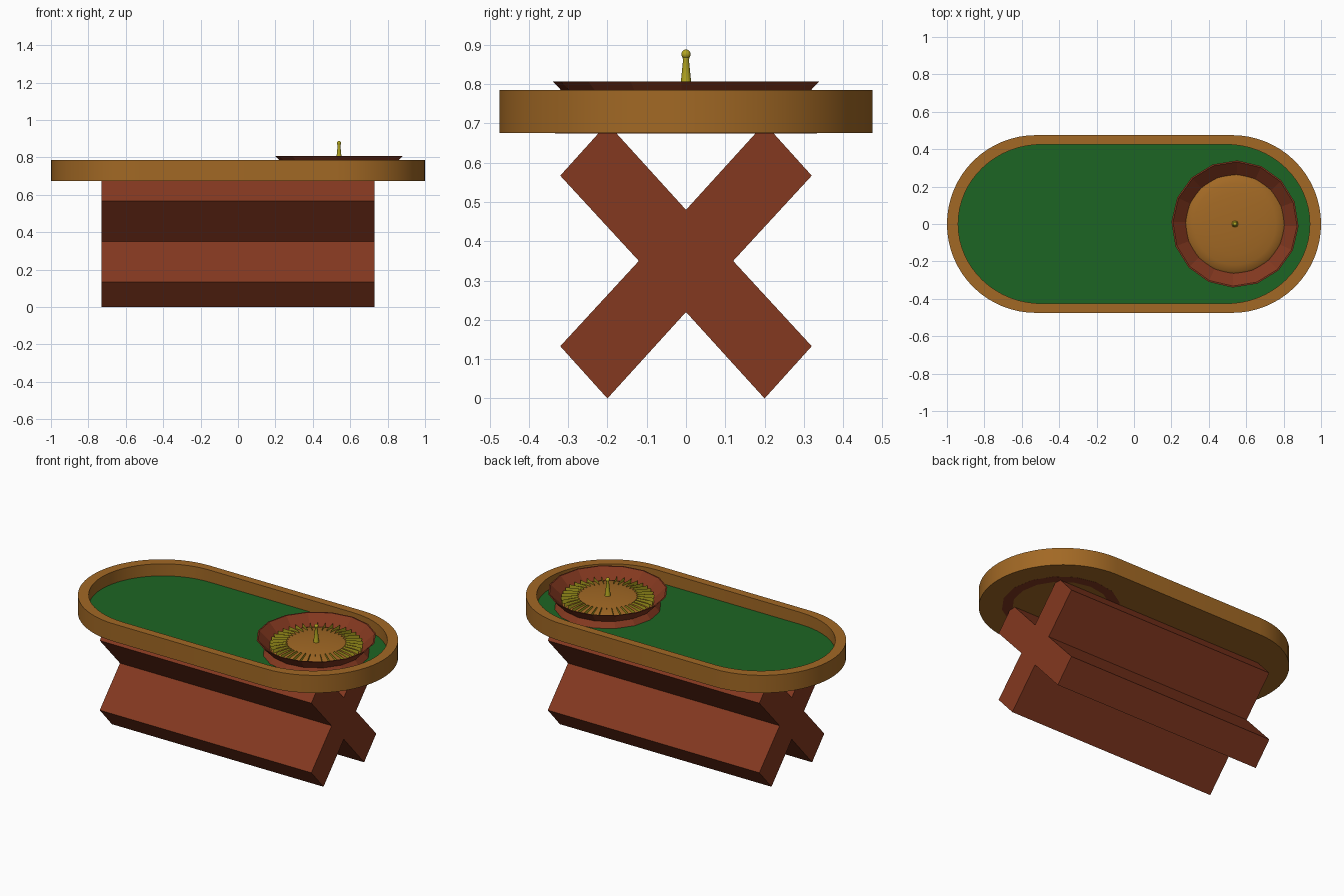
import bpy, bmesh
from math import sin, cos, pi, radians

if "Cube" in bpy.data.objects:
    bpy.data.objects.remove(bpy.data.objects["Cube"])

WX = 0.54  # wheel centre along the table


def material(name, rgb):
    m = bpy.data.materials.new(name)
    m.diffuse_color = (*rgb, 1)
    m.use_nodes = True
    m.node_tree.nodes["Principled BSDF"].inputs["Base Color"].default_value = m.diffuse_color
    return m


OAK = material("oak", (0.36, 0.14, 0.018))
MAHOGANY = material("mahogany", (0.23, 0.04, 0.014))
FELT = material("felt", (0.012, 0.13, 0.017))
BRASS = material("brass", (0.45, 0.38, 0.015))


def finish(name, bm, mat, smooth=None, recalc=True):
    if recalc:
        bmesh.ops.recalc_face_normals(bm, faces=bm.faces[:])
    me = bpy.data.meshes.new(name)
    bm.to_mesh(me)
    bm.free()
    ob = bpy.data.objects.new(name, me)
    bpy.context.collection.objects.link(ob)
    me.materials.append(mat)
    if smooth:
        bpy.context.view_layer.objects.active = ob
        ob.select_set(True)
        bpy.ops.object.shade_smooth_by_angle(angle=radians(smooth))
        ob.select_set(False)
    return ob


def stadium(sx=1.0, sy=1.0, n=32):
    r, half = 0.475, 0.525
    pts = []
    for side in (1, -1):
        for i in range(n + 1):
            a = -pi / 2 + pi * i / n
            pts.append((side * (half + r * cos(a)) * sx, side * r * sin(a) * sy))
    return pts


def circle(r, n, turn=0.0):
    return [(r * cos(2 * pi * i / n + turn), r * sin(2 * pi * i / n + turn))
            for i in range(n)]


def loft(loops, cap_start=False, cap_end=False, closed=False):
    """Bridge a list of (xy outline, z) rings."""
    bm = bmesh.new()
    rings = [[bm.verts.new((x, y, z)) for x, y in pts] for pts, z in loops]
    pairs = list(zip(rings, rings[1:])) + ([(rings[-1], rings[0])] if closed else [])
    for a, b in pairs:
        n = len(a)
        for i in range(n):
            bm.faces.new((a[i], a[(i + 1) % n], b[(i + 1) % n], b[i]))
    if cap_start:
        bm.faces.new(rings[0][::-1])
    if cap_end:
        bm.faces.new(rings[-1])
    return bm


# Table top: raised oak rail around a recessed bed, felt laid on the bed
outer, inner = stadium(), stadium(0.94, 0.895)
finish("table_rail", loft([(outer, 0.675), (outer, 0.785), (inner, 0.785), (inner, 0.708)],
                          cap_start=True), OAK, 30)
bm = bmesh.new()
bm.faces.new([bm.verts.new((x, y, 0.71)) for x, y in inner])
finish("felt_surface", bm, FELT, recalc=False)

# X-shaped base: one cross profile extruded along the table
quarter = [(0.2, 0.35), (0.32, 0.217), (0.12, 0.0)]
profile = [(0, 0.13)] + quarter + [(y, -z) for y, z in quarter[1::-1]]
profile += [(0, -0.13)] + [(-y, -z) for y, z in quarter] + [(-y, z) for y, z in quarter[1::-1]]
bm = bmesh.new()
face = bm.faces.new([bm.verts.new((-0.73, y, 0.35 + z)) for y, z in profile])
ext = bmesh.ops.extrude_face_region(bm, geom=[face])
bmesh.ops.translate(bm, vec=(1.46, 0, 0),
                    verts=[v for v in ext["geom"] if isinstance(v, bmesh.types.BMVert)])
finish("cross_base", bm, MAHOGANY)

# Wheel bowl: 16-sided waisted ring, flared at lip and foot
t = radians(-2)
bowl = loft([(circle(r, 16, t), z) for r, z in
             ((0.34, 0.807), (0.275, 0.741), (0.335, 0.674),
              (0.275, 0.674), (0.262, 0.741), (0.332, 0.807))], closed=True)
finish("wheel_bowl", bowl, MAHOGANY).location.x = WX

# Wheel disc: shallow dome
dome = loft([(circle(0.265 * cos(a), 48), 0.742 + 0.036 * sin(a))
             for a in (0, 0.3, 0.6, 0.9, 1.2, 1.45)], cap_start=True, cap_end=True)
finish("wheel_disc", dome, OAK, 40).location.x = WX

# Pocket dividers: thin upright brass fins
bm = bmesh.new()
for i in range(38):
    c, s = cos(2 * pi * i / 38), sin(2 * pi * i / 38)
    bm.faces.new([bm.verts.new((c * r, s * r, z)) for r, z in
                  ((0.155, 0.765), (0.262, 0.742), (0.264, 0.775), (0.175, 0.782))])
finish("pocket_dividers", bm, BRASS, recalc=False).location.x = WX

# Spindle and its ball knob
spindle = loft([(circle(r, 16), z) for r, z in
                ((0.018, 0.772), (0.013, 0.807), (0.0075, 0.862), (0.009, 0.868), (0.006, 0.875))],
               cap_start=True, cap_end=True)
finish("spindle", spindle, BRASS, 40).location.x = WX
bm = bmesh.new()
bmesh.ops.create_uvsphere(bm, u_segments=16, v_segments=10, radius=0.012)
finish("spindle_knob", bm, BRASS, 60).location = (WX, 0, 0.876)
